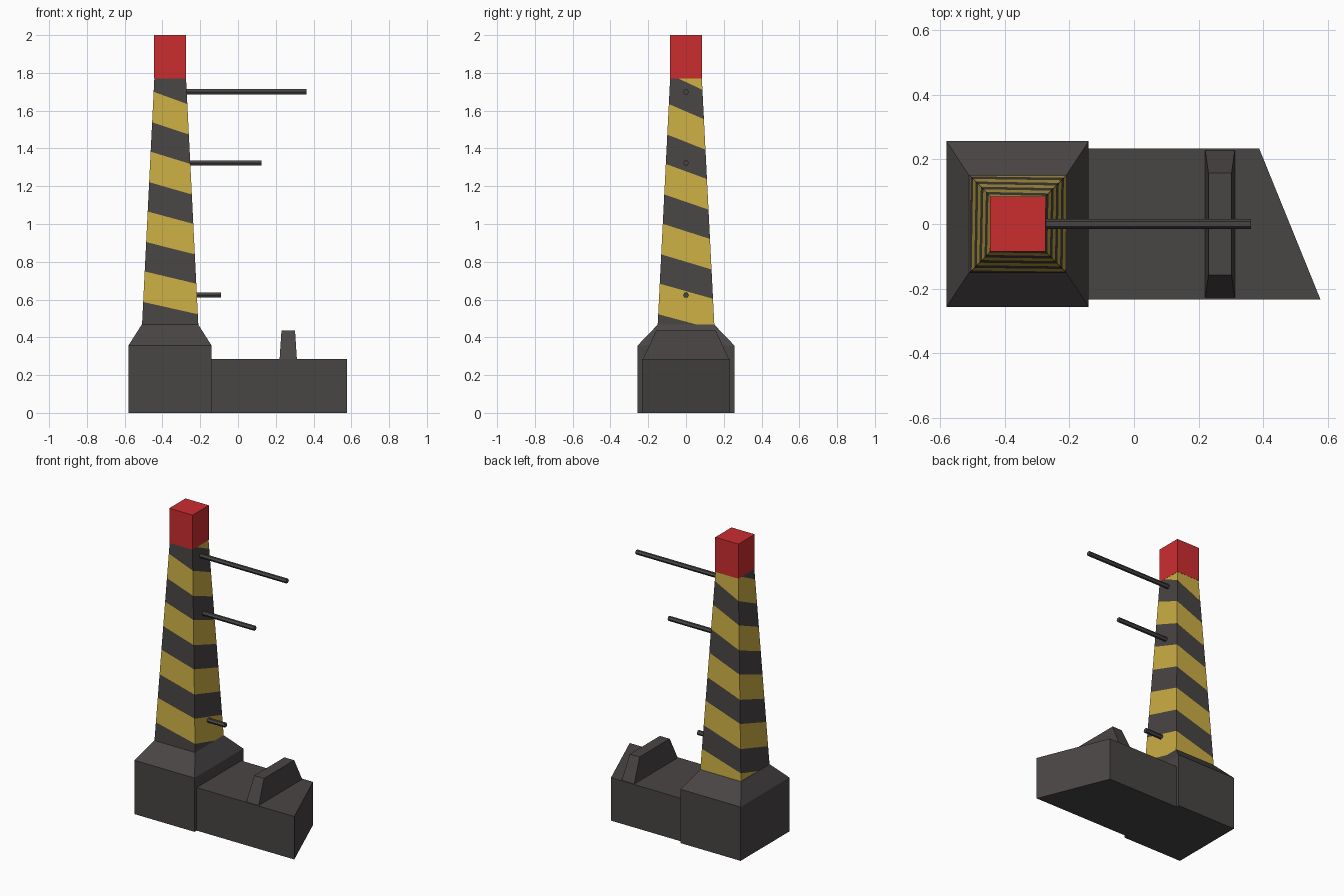
import bpy, bmesh, math
from mathutils import Vector

if "Cube" in bpy.data.objects:
    bpy.data.objects.remove(bpy.data.objects["Cube"])


def material(name, rgb):
    m = bpy.data.materials.new(name)
    m.diffuse_color = (*rgb, 1)
    m.use_nodes = True
    m.node_tree.nodes["Principled BSDF"].inputs["Base Color"].default_value = m.diffuse_color
    return m


GREY = material("dark grey", (0.066, 0.060, 0.058))
YELLOW = material("warning yellow", (0.60, 0.42, 0.058))
RED = material("beacon red", (0.60, 0.026, 0.030))


def rect(x0, x1, y, z):
    """Ring order: front left, front right, back right, back left."""
    return [Vector(p) for p in ((x0, -y, z), (x1, -y, z), (x1, y, z), (x0, y, z))]


def loft(rings):
    bm = bmesh.new()
    vs = [[bm.verts.new(p) for p in r] for r in rings]
    n = len(rings[0])
    for a, b in zip(vs, vs[1:]):
        for i in range(n):
            j = (i + 1) % n
            bm.faces.new((a[i], a[j], b[j], b[i]))
    bm.faces.new(vs[0][::-1])
    bm.faces.new(vs[-1])
    return bm


def finish(name, bm, *mats):
    bmesh.ops.recalc_face_normals(bm, faces=bm.faces[:])
    me = bpy.data.meshes.new(name)
    bm.to_mesh(me)
    bm.free()
    for m in mats:
        me.materials.append(m)
    ob = bpy.data.objects.new(name, me)
    bpy.context.collection.objects.link(ob)
    return ob


# Tower plinth with sloped shoulders
finish("plinth", loft([rect(-0.58, -0.14, 0.256, 0), rect(-0.58, -0.14, 0.256, 0.357),
                       rect(-0.51, -0.21, 0.15, 0.467)]), GREY)

# Low pier with a slanted end
outline = [(-0.15, -0.234), (0.577, -0.234), (0.387, 0.234), (-0.15, 0.234)]
finish("pier", loft([[(x, y, z) for x, y in outline] for z in (0, 0.285)]), GREY)

# Tapered ridge on the pier
finish("pier_ridge", loft([rect(0.22, 0.312, 0.23, 0.28),
                           rect(0.23, 0.302, 0.158, 0.435)]), GREY)

# Tower shaft, stripes cut as a falling helix around the four sides
Z0, Z1 = 0.467, 1.77
low, top = rect(-0.508, -0.21, 0.15, Z0), rect(-0.443, -0.275, 0.084, Z1)
PITCH, YELLOW_SHARE, START = 0.317, 0.51, 1.70
DROP = [0, 0.065, 0.145, 0.230, PITCH]   # fall of the stripe at each corner


def corner(i, z):
    return low[i % 4].lerp(top[i % 4], (z - Z0) / (Z1 - Z0))


bm = loft([low, top])
bm.normal_update()
for i in range(4):
    along = (low[(i + 1) % 4] - low[i]).normalized()
    out = along.cross(Vector((0, 0, 1)))

    def side():
        return [f for f in bm.faces if f.normal.dot(out) > 0.9]

    normal = side()[0].normal.copy()
    for k in range(-2, 6):
        for offset in (0, PITCH * YELLOW_SHARE):
            z = START - k * PITCH - offset
            a, b = corner(i, z - DROP[i]), corner(i + 1, z - DROP[i + 1])
            fs = side()
            es = list({e for f in fs for e in f.edges})
            vs = list({v for f in fs for v in f.verts})
            bmesh.ops.bisect_plane(bm, geom=vs + es + fs, dist=1e-5, plane_co=a,
                                   plane_no=(b - a).cross(normal).normalized())
            bm.normal_update()
    for f in side():
        c = f.calc_center_median()
        p, q = corner(i, c.z), corner(i + 1, c.z)
        u = (c - p).dot(along) / (q - p).length
        drop = DROP[i] + (DROP[i + 1] - DROP[i]) * u
        phase = ((START - drop - c.z) / PITCH) % 1
        f.material_index = 1 if phase < YELLOW_SHARE else 0
finish("striped_tower", bm, GREY, YELLOW)

# Red beacon block on top
finish("beacon", loft([rect(-0.445, -0.274, 0.085, Z1), rect(-0.445, -0.274, 0.085, 2)]), RED)

# Six-sided rods, longer towards the top
for name, z, end in (("lower_rod", 0.623, -0.09), ("middle_rod", 1.323, 0.125), ("upper_rod", 1.70, 0.362)):
    hexagon = [(0.0155 * math.cos(math.radians(60 * s)), 0.0155 * math.sin(math.radians(60 * s)))
               for s in range(6)]
    finish(name, loft([[(x, y, z + h) for y, h in hexagon] for x in (-0.32, end)]), GREY)
